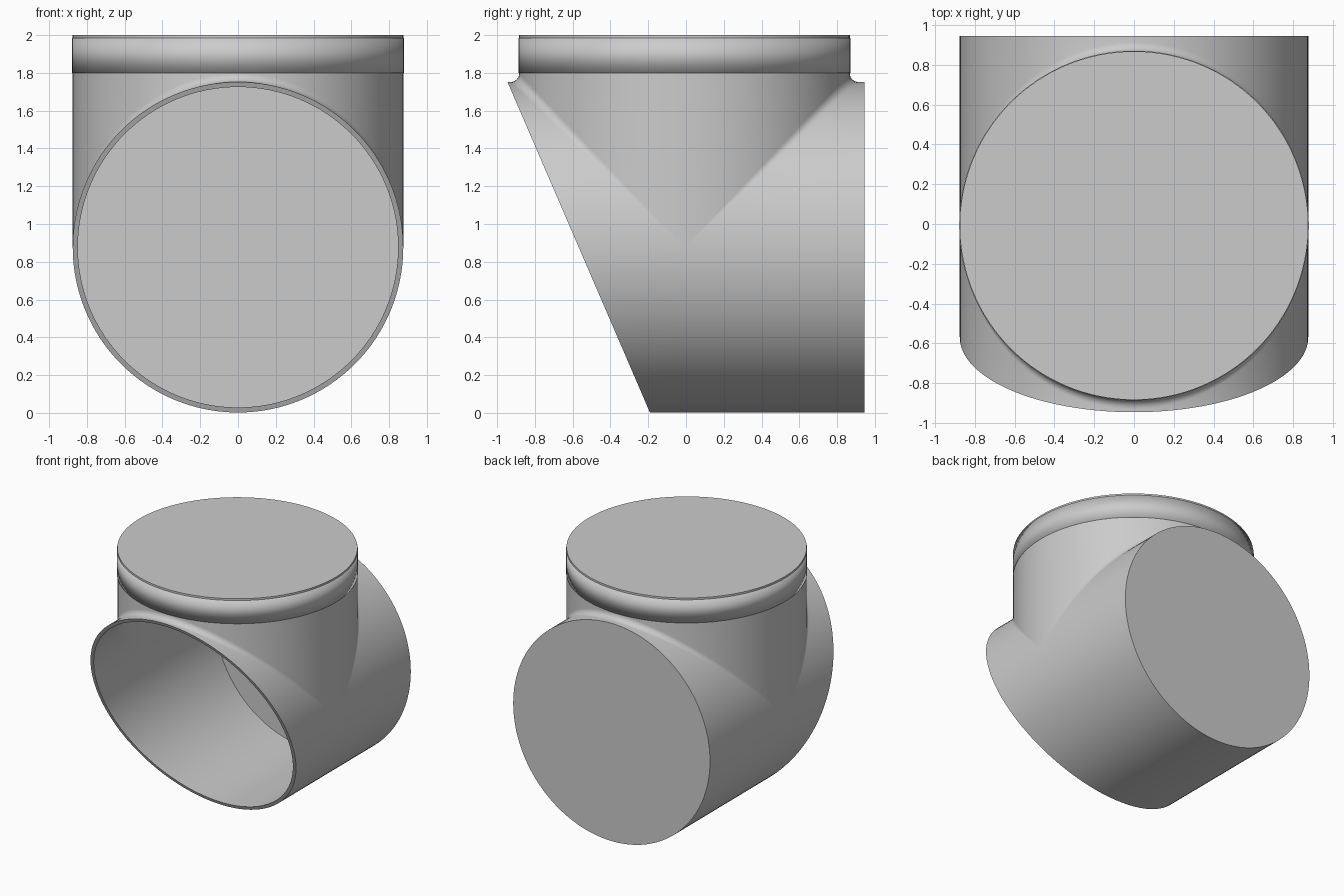
import bpy, bmesh, math
from mathutils import Vector

old = bpy.data.objects.get("Cube")
if old:
    bpy.data.objects.remove(old, do_unlink=True)

RADIUS, FILLET, WALL = 0.875, 0.045, 0.027   # pipe, blend and wall sizes
AXIS_Z, BRANCH_Y = 0.877, -0.008             # run height, branch centre
TOP, BACK = 2.0, 0.945
STEPS, ARC = 64, 6

grey = bpy.data.materials.new("light grey")
grey.use_nodes = True
grey.diffuse_color = (0.6, 0.6, 0.6, 1)
grey.node_tree.nodes["Principled BSDF"].inputs["Base Color"].default_value = (0.6, 0.6, 0.6, 1)


def finish(name, bm):
    mesh = bpy.data.meshes.new(name)
    bm.to_mesh(mesh)
    bm.free()
    obj = bpy.data.objects.new(name, mesh)
    bpy.context.collection.objects.link(obj)
    mesh.materials.append(grey)
    bpy.ops.object.select_all(action='DESELECT')
    obj.select_set(True)
    bpy.context.view_layer.objects.active = obj
    bpy.ops.object.shade_smooth_by_angle(angle=math.radians(30))
    return obj


def slant(z):
    # y of the sloping mouth at a given height
    return -0.19 - 0.431 * z


def branch_path(angle, side, r, f, top, back):
    # from a run end, along the run, round the blend and up the branch
    c, s = math.cos(angle), max(math.sin(angle), 0)
    z = AXIS_Z + r * s
    centre = Vector((c * (r + f), side * (r + f) * s + BRANCH_Y, AXIS_Z + (r + f) * s))
    to_run = Vector((-c, 0, -s))
    to_branch = Vector((-c, -side * s, 0))
    path = [Vector((r * c, slant(z) if side < 0 else back, z))]
    for i in range(ARC + 1):
        d = to_run.lerp(to_branch, i / ARC).normalized()
        path.append(centre + d * f)
    path.append(Vector((r * c, side * r * s + BRANCH_Y, top)))
    return path


def run_path(angle, r, back):
    # straight line along the lower half of the run
    x, z = r * math.cos(angle), AXIS_Z + r * math.sin(angle)
    return [Vector((x, y, z)) for y in (slant(z), BRANCH_Y, back)]


def loft(bm, paths):
    rows = [[bm.verts.new(p) for p in path] for path in paths]
    for a, b in zip(rows, rows[1:]):
        for i in range(len(a) - 1):
            bm.faces.new((a[i], a[i + 1], b[i + 1], b[i]))


def cap(bm, axis, value):
    edges = [e for e in bm.edges if e.is_boundary
             and all(abs(v.co[axis] - value) < 1e-4 for v in e.verts)]
    bmesh.ops.contextual_create(bm, geom=edges)


# Hollow tee: outer and inner skins, joined at the mouth
bm = bmesh.new()
angles = [math.pi * k / STEPS for k in range(STEPS + 1)]
for inset in (0, WALL):
    r, f, top, back = RADIUS - inset, FILLET + inset, TOP - inset, BACK - inset
    for side in (-1, 1):
        loft(bm, [branch_path(a, side, r, f, top, back) for a in angles])
    loft(bm, [run_path(-a, r, back) for a in angles])
bmesh.ops.remove_doubles(bm, verts=bm.verts[:], dist=1e-4)
bmesh.ops.dissolve_degenerate(bm, edges=bm.edges[:], dist=1e-5)
for inset in (0, WALL):
    cap(bm, 2, TOP - inset)
    cap(bm, 1, BACK - inset)
bmesh.ops.bridge_loops(bm, edges=[e for e in bm.edges if e.is_boundary])
bmesh.ops.recalc_face_normals(bm, faces=bm.faces[:])
finish("pipe_tee", bm)

# Thin collar round the top of the branch
bm = bmesh.new()
bmesh.ops.create_cone(bm, cap_ends=False, segments=2 * STEPS,
                      radius1=RADIUS + 0.003, radius2=RADIUS + 0.003, depth=0.185)
bmesh.ops.translate(bm, verts=bm.verts[:], vec=(0, BRANCH_Y, 1.8925))
collar = finish("branch_collar", bm)
solid = collar.modifiers.new("thickness", 'SOLIDIFY')
solid.thickness = 0.01
solid.offset = -1
